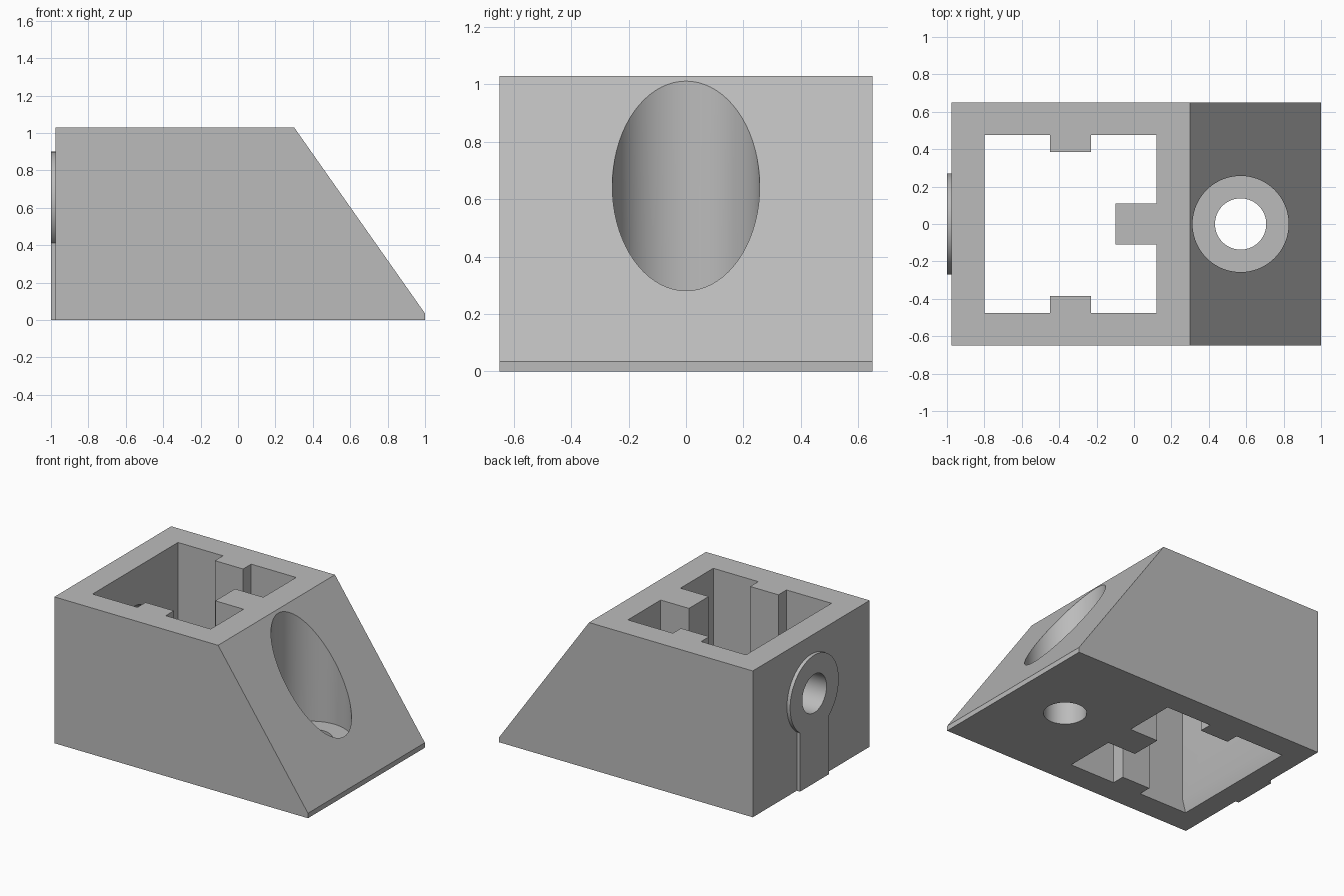
import bpy
import math
from mathutils import Vector

if "Cube" in bpy.data.objects:
    bpy.data.objects.remove(bpy.data.objects["Cube"], do_unlink=True)

grey = bpy.data.materials.new("plain_grey")
COLOUR = (0.5, 0.5, 0.5, 1)
grey.diffuse_color = COLOUR
grey.use_nodes = True
grey.node_tree.nodes["Principled BSDF"].inputs["Base Color"].default_value = COLOUR

AXES = {"x": (1, 2, 0), "y": (0, 2, 1), "z": (0, 1, 2)}  # profile axes, then sweep axis


def prism(name, profile, axis, low, high):
    """Sweep a 2D outline along one axis into a closed solid."""
    u, v, w = AXES[axis]
    verts = []
    for depth in (low, high):
        for a, b in profile:
            p = Vector()
            p[u], p[v], p[w] = a, b, depth
            verts.append(p)
    n = len(profile)
    faces = [list(range(n))[::-1], list(range(n, 2 * n))]
    faces += [[i, (i + 1) % n, (i + 1) % n + n, i + n] for i in range(n)]
    mesh = bpy.data.meshes.new(name)
    mesh.from_pydata(verts, [], faces)
    mesh.materials.append(grey)
    obj = bpy.data.objects.new(name, mesh)
    bpy.context.collection.objects.link(obj)
    activate(obj)
    bpy.ops.object.mode_set(mode="EDIT")
    bpy.ops.mesh.select_all(action="SELECT")
    bpy.ops.mesh.normals_make_consistent(inside=False)
    bpy.ops.object.mode_set(mode="OBJECT")
    return obj


def activate(obj):
    bpy.ops.object.select_all(action="DESELECT")
    obj.select_set(True)
    bpy.context.view_layer.objects.active = obj


def arc(cu, cv, radius, start=0, sweep=2 * math.pi, steps=72):
    count = steps if sweep >= 2 * math.pi else steps + 1
    return [(cu + radius * math.cos(start + sweep * i / steps),
             cv + radius * math.sin(start + sweep * i / steps)) for i in range(count)]


def cut(target, cutter):
    activate(target)
    mod = target.modifiers.new("cut", "BOOLEAN")
    mod.operation, mod.solver, mod.object = "DIFFERENCE", "EXACT", cutter
    bpy.ops.object.modifier_apply(modifier=mod.name)


# Wedge-fronted block
WALL, HEIGHT, HALF = -0.975, 1.03, 0.65
block = prism("block", [(WALL, 0), (1, 0), (1, 0.035), (0.3, HEIGHT), (WALL, HEIGHT)],
              "y", -HALF, HALF)

# Keyhole-shaped raised plate on the end wall: ring with a stem to the floor
RING_Z, RING_R, STEM = 0.63, 0.27, 0.16
gap = math.asin(STEM / RING_R)
ring = arc(0, RING_Z, RING_R, -math.pi / 2 + gap, 2 * (math.pi - gap))
plate = prism("raised_keyhole_plate", [(-STEM, 0), (STEM, 0)] + ring, "x", -1, WALL)

# Through pocket with two side ribs and one centre rib
half_outline = [(-0.8, 0.475), (-0.45, 0.475), (-0.45, 0.385), (-0.23, 0.385),
                (-0.23, 0.475), (0.12, 0.475), (0.12, 0.11), (-0.1, 0.11)]
outline = half_outline + [(x, -y) for x, y in reversed(half_outline)]
pocket = prism("pocket_cutter", outline, "z", -0.2, 1.3)
# Lead-in slope at the foot of the pocket's end wall
lead_in = prism("lead_in_cutter", [(-0.825, -0.1), (-0.825, 0), (-0.8, 0.09), (-0.7, 0.09),
                                   (-0.7, -0.1)], "y", -0.475, 0.475)
# Counterbored vertical hole and horizontal hole through the plate
bore = prism("bore_cutter", arc(0.57, 0, 0.257), "z", 0.2, 1.3)
screw = prism("screw_hole_cutter", arc(0.57, 0, 0.137), "z", -0.2, 0.5)
side = prism("side_hole_cutter", arc(0, RING_Z, 0.135), "x", -1.2, -0.6)

for cutter in (pocket, lead_in, bore, screw, side):
    cut(block, cutter)
cut(plate, side)
for cutter in (pocket, lead_in, bore, screw, side):
    bpy.data.objects.remove(cutter, do_unlink=True)

for part in (block, plate):
    activate(part)
    bpy.ops.object.shade_smooth_by_angle(angle=math.radians(30))
